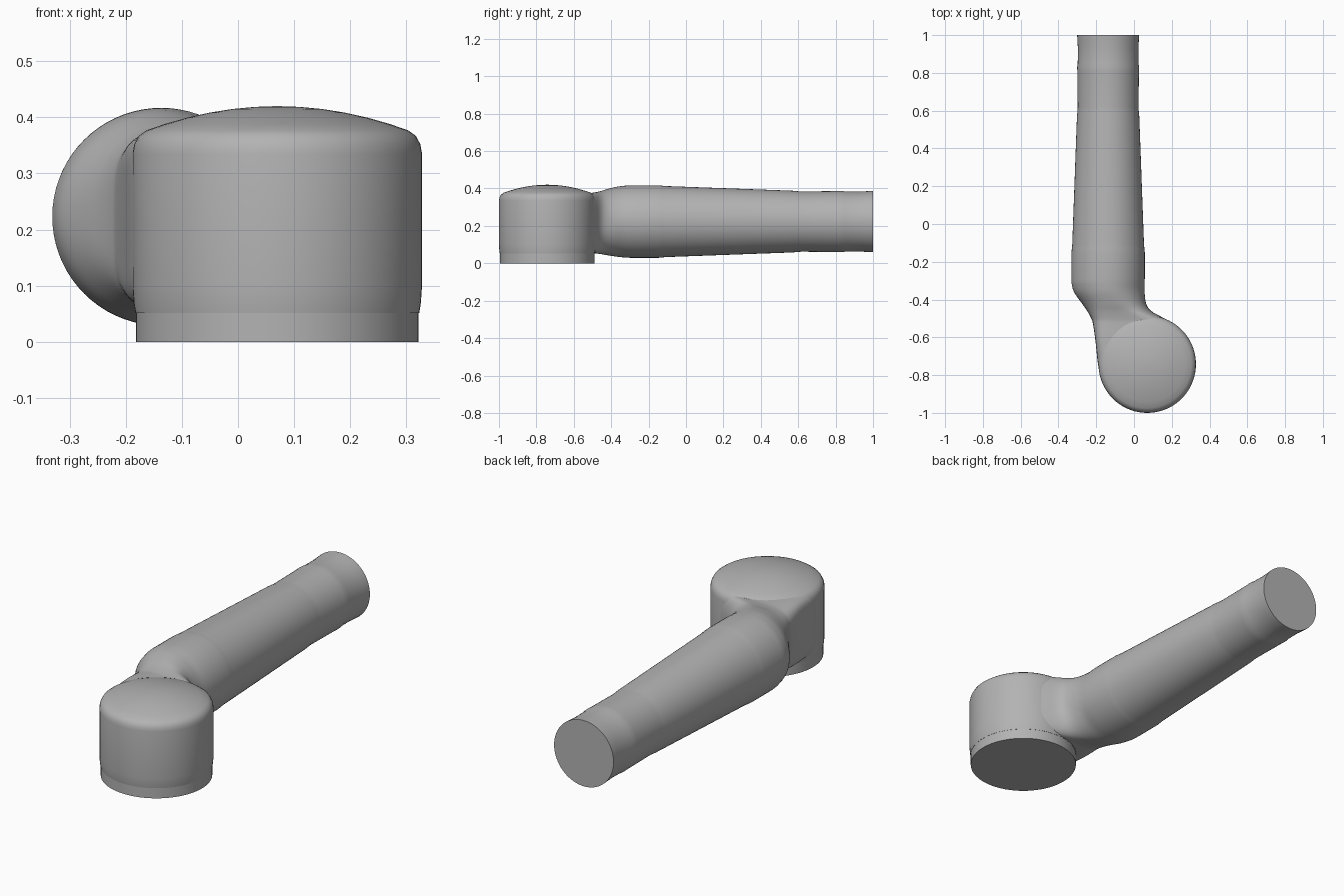
import bpy, bmesh, math
from mathutils import Vector

if "Cube" in bpy.data.objects:
    bpy.data.objects.remove(bpy.data.objects["Cube"], do_unlink=True)

grey = bpy.data.materials.new("plain grey")
grey.use_nodes = True
COLOUR = (0.45, 0.45, 0.45, 1)
grey.diffuse_color = COLOUR
grey.node_tree.nodes["Principled BSDF"].inputs["Base Color"].default_value = COLOUR

SIDES = 72
HEAD = Vector((0.07, -0.742, 0))


def skin(name, rings, angle=40):
    """Bridge closed rings of points, cap both ends and shade smoothly."""
    bm = bmesh.new()
    loops = [[bm.verts.new(p) for p in ring] for ring in rings]
    for a, b in zip(loops, loops[1:]):
        for i in range(SIDES):
            j = (i + 1) % SIDES
            bm.faces.new((a[i], a[j], b[j], b[i]))
    bm.faces.new(loops[0])
    bm.faces.new(loops[-1])
    bmesh.ops.recalc_face_normals(bm, faces=bm.faces)
    mesh = bpy.data.meshes.new(name)
    bm.to_mesh(mesh)
    bm.free()
    obj = bpy.data.objects.new(name, mesh)
    bpy.context.collection.objects.link(obj)
    mesh.materials.append(grey)
    bpy.ops.object.select_all(action="DESELECT")
    obj.select_set(True)
    bpy.context.view_layer.objects.active = obj
    bpy.ops.object.shade_smooth_by_angle(angle=math.radians(angle))
    return obj


def turned(name, profile):
    """Round part on the head axis from (radius, height) pairs."""
    turns = [math.tau * i / SIDES for i in range(SIDES)]
    return skin(name, [[HEAD + Vector((r * math.cos(t), r * math.sin(t), z)) for t in turns]
                       for r, z in profile])


def section(y, left, right, low, high, power):
    """Superellipse across the arm: power 2 is round, more is boxier."""
    ring = []
    for i in range(SIDES):
        t = math.tau * i / SIDES
        c, s = math.cos(t), math.sin(t)
        x = math.copysign(abs(c) ** (2 / power), c)
        z = math.copysign(abs(s) ** (2 / power), s)
        ring.append(((left + right) / 2 + x * (right - left) / 2, y,
                     (low + high) / 2 + z * (high - low) / 2))
    return ring


def smooth_rows(rows, steps=4):
    """Catmull-Rom interpolation between section rows."""
    out = []
    for i in range(len(rows) - 1):
        quad = [rows[max(i - 1, 0)], rows[i], rows[i + 1], rows[min(i + 2, len(rows) - 1)]]
        for k in range(steps):
            t = k / steps
            out.append([b + t / 2 * (c - a + t * (2 * a - 5 * b + 4 * c - d
                        + t * (3 * (b - c) + d - a))) for a, b, c, d in zip(*quad)])
    return out + [rows[-1]]


# Head: base ring and domed drum
turned("base_ring", [(0.252, 0), (0.252, 0.052)])
drum = [(0.253, 0.051), (0.256, 0.07), (0.258, 0.1), (0.258, 0.335), (0.255, 0.352),
        (0.247, 0.367), (0.233, 0.377)]
drum += [(r, 0.42 - 0.043 * (r / 0.233) ** 2) for r in (0.2, 0.16, 0.12, 0.08, 0.04, 0.005)]
turned("head_drum", drum)

# Tapered arm, with slight grooves along its length
arm = [(1, 0.164), (0.96, 0.162), (0.93, 0.16), (0.85, 0.161), (0.83, 0.164), (0.81, 0.163),
       (0.62, 0.161), (0.6, 0.162), (0.57, 0.165), (-0.11, 0.19), (-0.13, 0.192),
       (-0.15, 0.194), (-0.29, 0.194)]
rings = [section(y, -0.137 - r, -0.137 + r, 0.223 - r, 0.223 + r, 2) for y, r in arm]

# Neck sweeping from the round arm into the side of the drum
neck = [(-0.31, -0.331, 0.056, 0.03, 0.416, 2),
        (-0.36, -0.318, 0.056, 0.034, 0.411, 2),
        (-0.42, -0.276, 0.064, 0.043, 0.397, 2.3),
        (-0.46, -0.248, 0.09, 0.05, 0.385, 2.9),
        (-0.5, -0.226, 0.16, 0.054, 0.377, 4),
        (-0.53, -0.217, 0.2, 0.054, 0.375, 5),
        (-0.62, -0.204, 0.24, 0.054, 0.377, 7),
        (-0.74, -0.191, 0.24, 0.054, 0.377, 7),
        (-0.82, -0.174, 0.22, 0.056, 0.374, 7)]
skin("arm_and_neck", rings + [section(*row) for row in smooth_rows(neck)])
